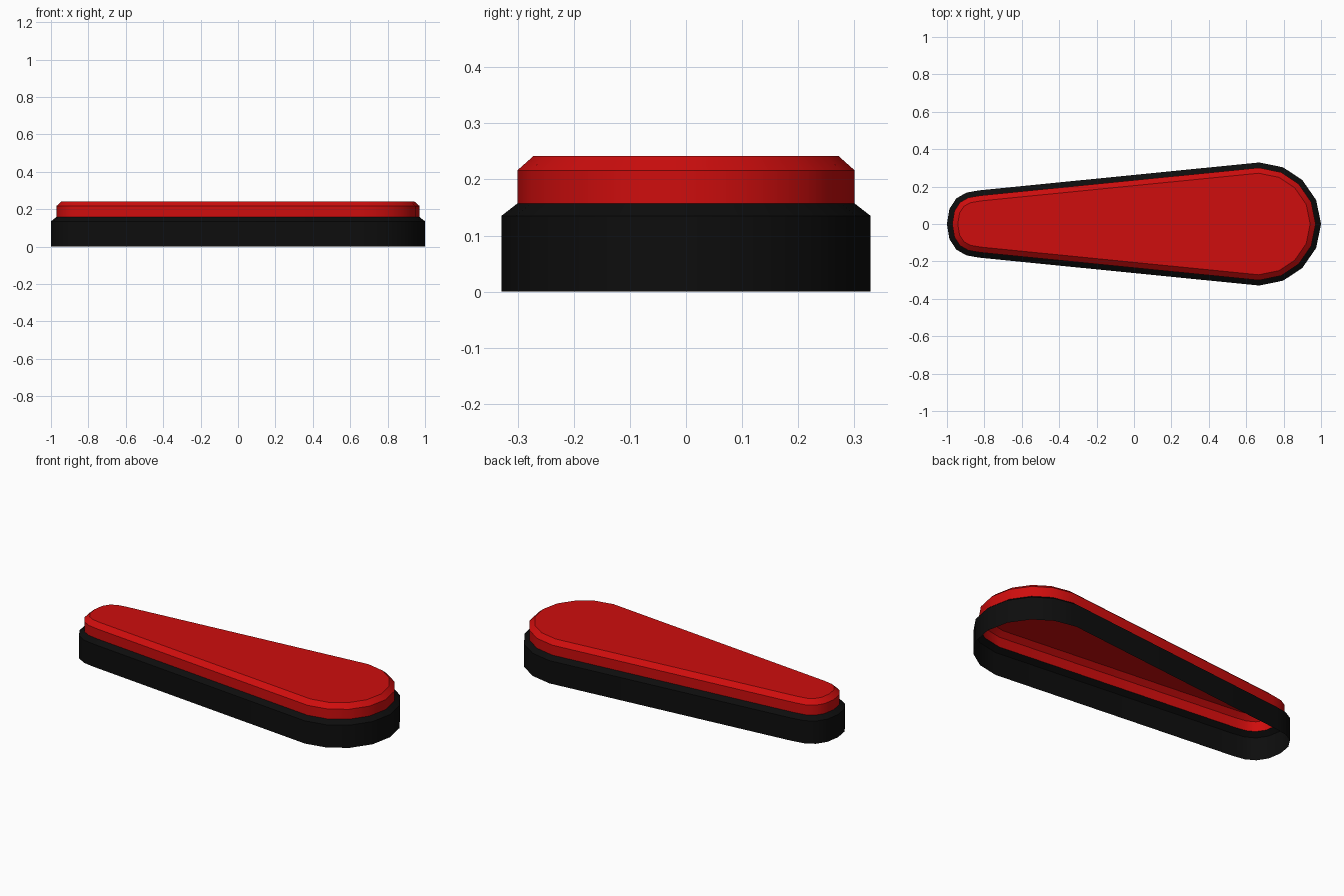
import bpy
import math
from mathutils import Vector

cube = bpy.data.objects.get("Cube")
if cube:
    bpy.data.objects.remove(cube, do_unlink=True)


def make_material(name, colour):
    mat = bpy.data.materials.new(name)
    mat.use_nodes = True
    mat.diffuse_color = colour
    mat.node_tree.nodes["Principled BSDF"].inputs["Base Color"].default_value = colour
    return mat


def inset(outline, distance):
    """Move every edge of a counter-clockwise outline inward by a distance."""
    result = []
    for i, p in enumerate(outline):
        before = (p - outline[i - 1]).normalized()
        after = (outline[(i + 1) % len(outline)] - p).normalized()
        n1 = Vector((-before.y, before.x))
        n2 = Vector((-after.y, after.x))
        result.append(p + (n1 + n2) * distance / (1 + n1.dot(n2)))
    return result


def make_shell(name, outline, profile, mat, closed_top=False):
    """Loft an outline through (inset, height) steps, open at the bottom."""
    verts, faces, n = [], [], len(outline)
    for distance, z in profile:
        verts += [(p.x, p.y, z) for p in inset(outline, distance)]
    for row in range(len(profile) - 1):
        a, b = row * n, (row + 1) * n
        for i in range(n):
            j = (i + 1) % n
            faces.append((a + i, a + j, b + j, b + i))
    if closed_top:
        faces.append(tuple(range(len(verts) - n, len(verts))))
    mesh = bpy.data.meshes.new(name)
    mesh.from_pydata(verts, [], faces)
    mesh.materials.append(mat)
    obj = bpy.data.objects.new(name, mesh)
    bpy.context.collection.objects.link(obj)
    bpy.ops.object.select_all(action='DESELECT')
    obj.select_set(True)
    bpy.context.view_layer.objects.active = obj
    bpy.ops.object.shade_smooth_by_angle(angle=math.radians(30))
    return obj


# Tapered outline: wide rounded end at +x, narrow rounded end at -x
half = [(1.0, 0), (0.974, 0.128), (0.9, 0.235), (0.797, 0.303), (0.67, 0.329),
        (-0.826, 0.18), (-0.895, 0.168), (-0.95, 0.137), (-0.987, 0.08), (-1.0, 0)]
outline = [Vector(p) for p in half]
outline += [Vector((x, -y)) for x, y in reversed(half[1:-1])]

black = make_material("black rubber", (0.004, 0.004, 0.004, 1))
red = make_material("red plastic", (0.62, 0.004, 0.004, 1))

# Hollow base wall with a chamfered rim
make_shell("base_wall", outline, [(0, 0), (0, 0.135), (0.028, 0.157)], black)

# Raised cap with a chamfered top edge
make_shell("cap", outline, [(0.028, 0.157), (0.028, 0.216), (0.057, 0.242)],
           red, closed_top=True)
